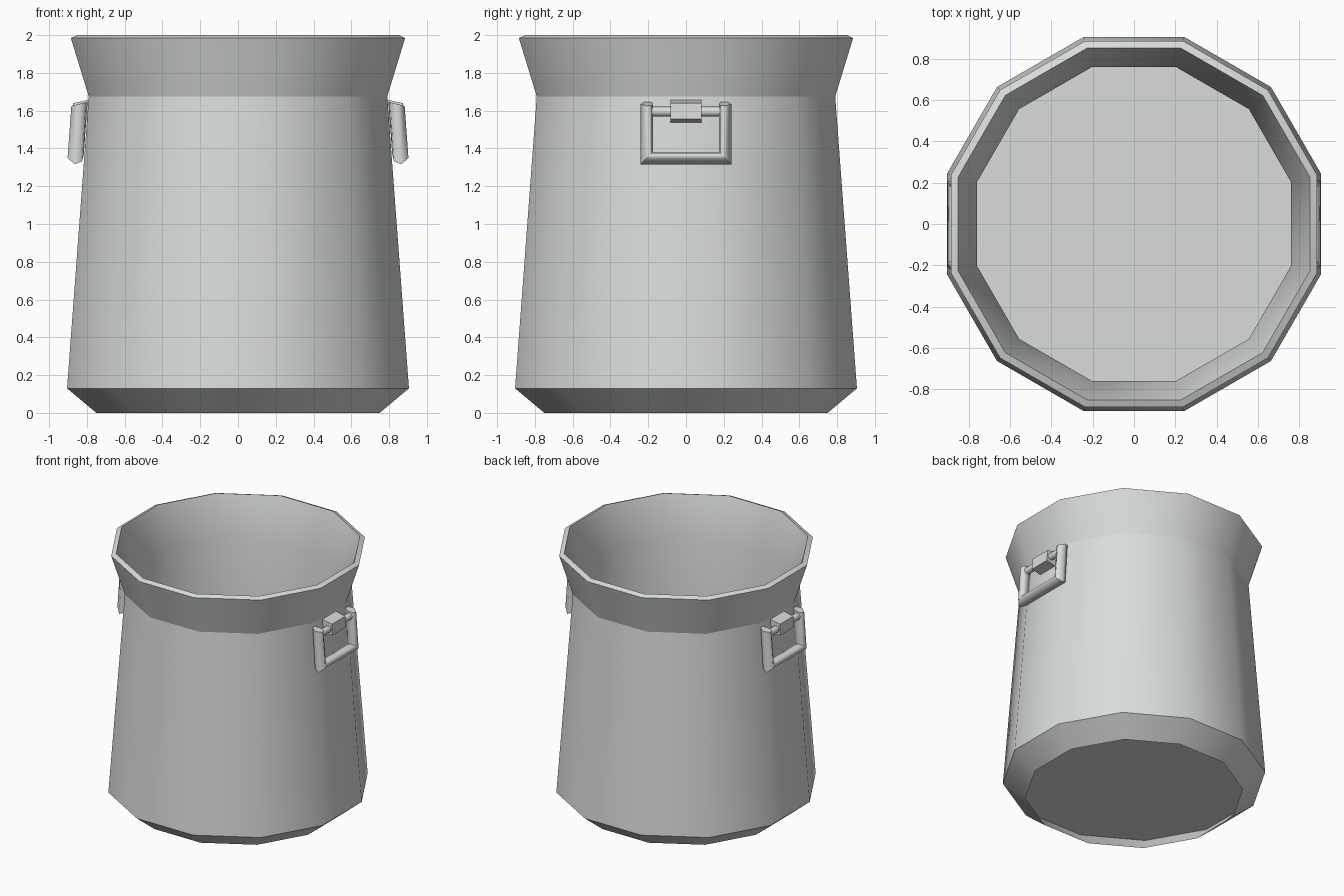
import bpy, bmesh, math

if "Cube" in bpy.data.objects:
    bpy.data.objects.remove(bpy.data.objects["Cube"], do_unlink=True)

steel = bpy.data.materials.new("grey_steel")
steel.use_nodes = True
colour = (0.69, 0.72, 0.70, 1)
steel.diffuse_color = colour
bsdf = next(n for n in steel.node_tree.nodes if n.type == 'BSDF_PRINCIPLED')
bsdf.inputs["Base Color"].default_value = colour


def loft(name, rings, closed=False, smooth=True, soft=(), mirror=False):
    """Skin equal-sized rings; ring edges are sharp unless listed as soft."""
    bm = bmesh.new()
    loops = [[bm.verts.new(p) for p in ring] for ring in rings]
    count = len(loops[0])
    pairs = list(zip(loops, loops[1:]))
    if closed:
        pairs.append((loops[-1], loops[0]))
    for a, b in pairs:
        for i in range(count):
            j = (i + 1) % count
            bm.faces.new((a[i], a[j], b[j], b[i])).smooth = smooth
    if not closed:
        for ring in (loops[0], loops[-1]):
            bm.faces.new(ring)
    for k, ring in enumerate(loops):
        for i in range(count):
            edge = bm.edges.get((ring[i], ring[(i + 1) % count]))
            edge.smooth = k in soft
    bmesh.ops.recalc_face_normals(bm, faces=bm.faces)
    mesh = bpy.data.meshes.new(name)
    bm.to_mesh(mesh)
    bm.free()
    mesh.materials.append(steel)
    obj = bpy.data.objects.new(name, mesh)
    bpy.context.collection.objects.link(obj)
    if mirror:
        obj.modifiers.new("both_sides", 'MIRROR').use_axis[0] = True
    return obj


def twelve_gon(apothem, z):
    r = apothem / math.cos(math.pi / 12)
    angles = [math.radians(15 + 30 * k) for k in range(12)]
    return [(r * math.cos(a), r * math.sin(a), z) for a in angles]


# Pot wall: outer skin up to the rim, then the inner skin following it
# back down to the bottom lip; the inner neck is softly shaded
wall = [(0.75, 0), (0.905, 0.13), (0.79, 1.675), (0.885, 1.985),
        (0.85, 2.0), (0.759, 1.675), (0.873, 0.137)]
loft("pot_wall", [twelve_gon(a, z) for a, z in wall], closed=True, soft=(5,))

# Floor plate, level with the top of the bottom chamfer
loft("pot_floor", [twelve_gon(0.873, 0.133), twelve_gon(0.873, 0.138)],
     smooth=False)


def lean(z):
    """Distance of the handle plane from the axis, following the wall."""
    return 0.839 + (1.64 - z) * 0.07


# Handle: U-shaped mitred bar, section given as (depth, in-plane offset)
section = [(0.043, 0), (0.004, 0.033), (-0.034, 0.016),
           (-0.043, -0.02), (0, -0.033), (0.03, -0.026)]
path = [(-0.207, 1.636, -1, 0), (-0.207, 1.349, -1, -1),
        (0.207, 1.349, 1, -1), (0.207, 1.636, 1, 0)]
rings = []
for y, z, my, mz in path:
    slant = 0.25 if mz == 0 else 0
    rings.append([(lean(z) + n, y + p * my, z + p * mz - n * slant)
                  for n, p in section])
loft("handle_frame", rings, mirror=True)

# Thin pivot bar across the top of the handle
bar = [(0.026 * math.cos(k * math.pi / 4), 0.026 * math.sin(k * math.pi / 4))
       for k in range(8)]
loft("handle_pivot", [[(0.842 + u, y, 1.595 + v) for u, v in bar]
                      for y in (-0.2, 0.2)], mirror=True)

# Tapered bracket holding the pivot to the wall
bracket = [(0.78, 1.66), (0.873, 1.64), (0.878, 1.555), (0.785, 1.535)]
loft("handle_bracket", [[(x, y, z) for x, z in bracket]
                        for y in (-0.083, 0.083)], smooth=False, mirror=True)
